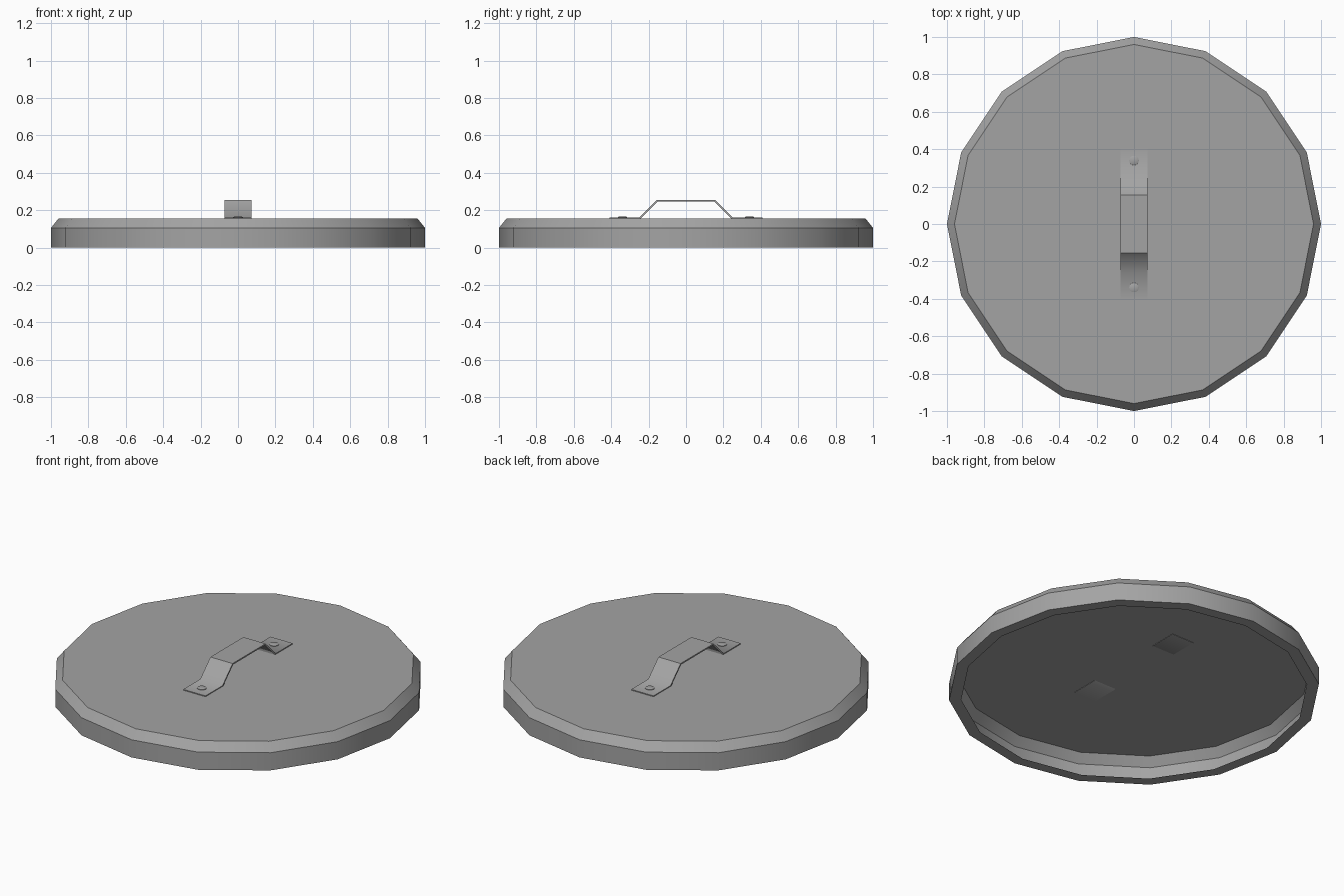
import bpy, bmesh, math

if "Cube" in bpy.data.objects:
    bpy.data.objects.remove(bpy.data.objects["Cube"])

steel = bpy.data.materials.new("grey_steel")
steel.diffuse_color = (0.37, 0.37, 0.37, 1)
steel.use_nodes = True
steel.node_tree.nodes["Principled BSDF"].inputs["Base Color"].default_value = steel.diffuse_color


def finish(name, bm, angle):
    me = bpy.data.meshes.new(name)
    bm.to_mesh(me)
    bm.free()
    me.materials.append(steel)
    ob = bpy.data.objects.new(name, me)
    bpy.context.collection.objects.link(ob)
    bpy.ops.object.select_all(action='DESELECT')
    ob.select_set(True)
    bpy.context.view_layer.objects.active = ob
    bpy.ops.object.shade_smooth_by_angle(angle=math.radians(angle))
    return ob


def turned(bm, profile, sides, cy=0.0):
    """Revolve (radius, z) rings from bottom to top and cap the last ring."""
    rings = []
    for r, z in profile:
        rings.append([bm.verts.new((r * math.cos(2 * math.pi * i / sides),
                                    cy + r * math.sin(2 * math.pi * i / sides), z))
                      for i in range(sides)])
    for a, b in zip(rings, rings[1:]):
        for i in range(sides):
            j = (i + 1) % sides
            bm.faces.new((a[i], a[j], b[j], b[i]))
    bm.faces.new(rings[-1])


# Hollow sheet lid: inward lip, wall, bevel, flat top
bm = bmesh.new()
turned(bm, [(0.935, 0), (1, 0), (1, 0.105), (0.96, 0.155)], 16)
finish("lid", bm, 30)

# Bent strap handle: half profile mirrored in y, extruded across x
W = 0.073
upper = [(-0.41, 0.16), (-0.25, 0.16), (-0.155, 0.255)]
lower = [(-0.41, 0.153), (-0.245, 0.153), (-0.15, 0.247)]
upper += [(-y, z) for y, z in reversed(upper)]
lower += [(-y, z) for y, z in reversed(lower)]
bm = bmesh.new()
rows = [[bm.verts.new((x, y, z)) for x, (y, z) in
         ((-W, u), (W, u), (W, l), (-W, l))] for u, l in zip(upper, lower)]
for a, b in zip(rows, rows[1:]):
    for i in range(4):
        j = (i + 1) % 4
        bm.faces.new((a[i], a[j], b[j], b[i]))
bm.faces.new(rows[0])
bm.faces.new(rows[-1])
bmesh.ops.recalc_face_normals(bm, faces=bm.faces[:])
handle = finish("handle", bm, 50)

# Crisp crease at the upper bends of the strap
for e in handle.data.edges:
    p, q = (handle.data.vertices[v].co for v in e.vertices)
    if min(p.z, q.z) > 0.24 and abs(p.y - q.y) < 0.001:
        e.use_edge_sharp = True

# Rivets on the two handle feet
for side, label in ((-1, "front"), (1, "back")):
    bm = bmesh.new()
    turned(bm, [(0.026, 0.156), (0.026, 0.163), (0.022, 0.165)], 10, side * 0.34)
    finish(label + "_rivet", bm, 30)
